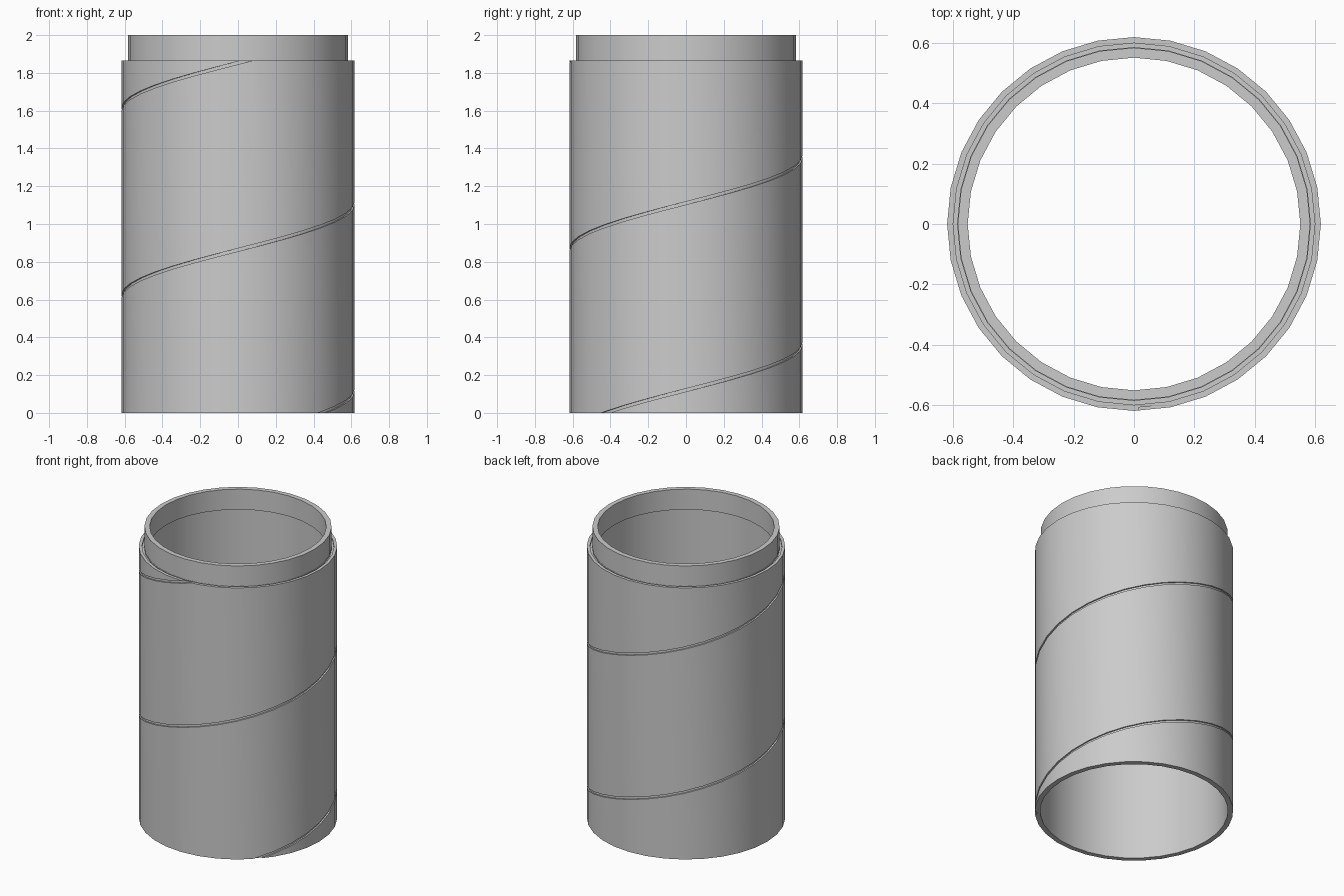
import bpy, bmesh, math

SIDES = 32
STEP = 2 * math.pi / SIDES
OUTER, INNER, LEDGE = 0.618, 0.585, 0.598
SHOULDER, TOP = 1.865, 2.0
PITCH, SEAM_FRONT = 0.99, 0.863
GROOVE_W, GROOVE_D = 0.016, 0.01

default = bpy.data.objects.get("Cube")
if default:
    bpy.data.objects.remove(default, do_unlink=True)

grey = bpy.data.materials.new("plain_grey")
grey.use_nodes = True
colour = (0.6, 0.6, 0.6, 1)
grey.diffuse_color = colour
grey.node_tree.nodes["Principled BSDF"].inputs["Base Color"].default_value = colour


def finish(bm, name):
    """Turn the bmesh into a smooth object with sharp creases."""
    mesh = bpy.data.meshes.new(name)
    bm.to_mesh(mesh)
    bm.free()
    mesh.materials.append(grey)
    obj = bpy.data.objects.new(name, mesh)
    bpy.context.collection.objects.link(obj)
    bpy.ops.object.select_all(action='DESELECT')
    obj.select_set(True)
    bpy.context.view_layer.objects.active = obj
    bpy.ops.object.shade_smooth_by_angle(angle=math.radians(30))
    return obj


def ring_point(angle, radius):
    """Point in plan on the many-sided ring of the given corner radius."""
    half = STEP / 2
    r = radius * math.cos(half) / math.cos(angle % STEP - half)
    return r * math.cos(angle), r * math.sin(angle)


# Outer shell: a wound strip whose seam is a narrow spiral groove
bm = bmesh.new()
columns = []
for i in range(-2 * SIDES, 3 * SIDES + 1):
    a = -math.pi / 2 + i * STEP
    z = SEAM_FRONT + PITCH * i / SIDES
    section = [(OUTER, -1), (OUTER - GROOVE_D, -1), (OUTER - GROOVE_D, 1), (OUTER, 1)]
    columns.append([bm.verts.new((r * math.cos(a), r * math.sin(a), z + s * GROOVE_W / 2))
                    for r, s in section])
for i in range(len(columns) - 1):
    c, d = columns[i], columns[i + 1]
    for k in range(3):
        bm.faces.new((c[k], d[k], d[k + 1], c[k + 1]))
    if i + SIDES + 1 < len(columns):
        e, f = columns[i + SIDES], columns[i + SIDES + 1]
        bm.faces.new((c[3], d[3], f[0], e[0]))

# Trim the wound strip level, then turn each end inward as a flat rim
for height, direction, radius in ((0, -1, INNER), (SHOULDER, 1, LEDGE)):
    bmesh.ops.bisect_plane(bm, geom=bm.verts[:] + bm.edges[:] + bm.faces[:],
                           plane_co=(0, 0, height), plane_no=(0, 0, direction),
                           clear_outer=True)
    rim = [e for e in bm.edges if e.is_boundary
           and all(abs(v.co.z - height) < 1e-4 for v in e.verts)]
    new = bmesh.ops.extrude_edge_only(bm, edges=rim)["geom"]
    for v in new:
        if isinstance(v, bmesh.types.BMVert):
            v.co.x, v.co.y = ring_point(math.atan2(v.co.y, v.co.x), radius)
bmesh.ops.recalc_face_normals(bm, faces=bm.faces[:])
finish(bm, "outer_shell")

# Neck and inner wall: one turned profile, from the shoulder to the foot
profile = [(LEDGE, SHOULDER), (LEDGE, SHOULDER - 0.012), (0.583, SHOULDER - 0.012),
           (0.583, TOP), (0.55, TOP), (0.55, 1.86), (INNER, 1.86), (INNER, 0)]
bm = bmesh.new()
rings = [[bm.verts.new((*ring_point(j * STEP, r), z)) for j in range(SIDES)]
         for r, z in profile]
for low, high in zip(rings, rings[1:]):
    for j in range(SIDES):
        k = (j + 1) % SIDES
        bm.faces.new((low[j], low[k], high[k], high[j]))
finish(bm, "neck_and_inner_wall")
